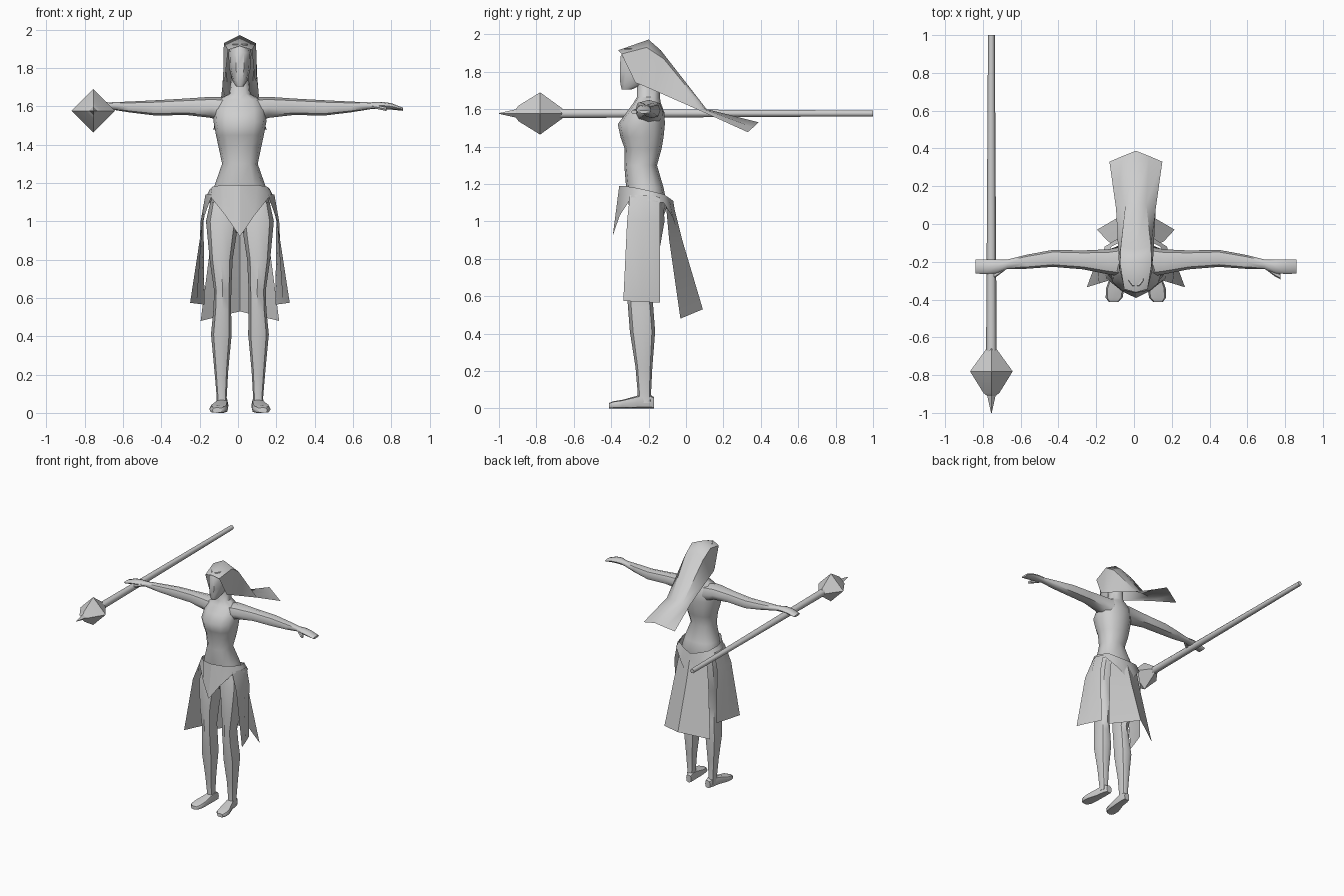
import bpy, bmesh, math
from mathutils import Vector

CX = 0.01  # figure's mirror plane
grey = bpy.data.materials.new("plain grey")
grey.diffuse_color = (0.62, 0.62, 0.62, 1)


def finish(name, bm, angle=50, closed=True):
    if closed:
        bmesh.ops.recalc_face_normals(bm, faces=bm.faces)
    me = bpy.data.meshes.new(name)
    bm.to_mesh(me)
    bm.free()
    ob = bpy.data.objects.new(name, me)
    bpy.context.collection.objects.link(ob)
    me.materials.append(grey)
    bpy.ops.object.select_all(action='DESELECT')
    ob.select_set(True)
    bpy.context.view_layer.objects.active = ob
    bpy.ops.object.shade_smooth_by_angle(angle=math.radians(angle))
    return ob


def loft(name, sections, axis='z', n=10, power=0.85, angle=50, turn=0.0):
    """Skin rounded rings. Section: centre (x, y, z) and two half sizes."""
    bm = bmesh.new()
    rings = []
    for x, y, z, a, b in sections:
        ring = []
        for i in range(n):
            t = 2 * math.pi * i / n + turn
            u = math.copysign(abs(math.cos(t)) ** power, math.cos(t)) * a
            v = math.copysign(abs(math.sin(t)) ** power, math.sin(t)) * b
            off = {'x': (0, u, v), 'y': (u, 0, v), 'z': (u, v, 0)}[axis]
            ring.append(bm.verts.new(Vector((x, y, z)) + Vector(off)))
        rings.append(ring)
    for r, s in zip(rings, rings[1:]):
        for i in range(n):
            j = (i + 1) % n
            bm.faces.new((r[i], r[j], s[j], s[i]))
    bm.faces.new(rings[0])
    bm.faces.new(rings[-1])
    return finish(name, bm, angle)


def upright(name, rows, n=10, power=0.85):
    """Rows: height, x offset, half width, front y, back y."""
    return loft(name, [(CX + x, (f + b) / 2, z, w, (b - f) / 2)
                       for z, x, w, f, b in rows], n=n, power=power)


def sheet(name, rows, angle=40):
    """Open cloth surface through rows of points."""
    bm = bmesh.new()
    grid = [[bm.verts.new(p) for p in row] for row in rows]
    for r, s in zip(grid, grid[1:]):
        for i in range(len(r) - 1):
            bm.faces.new((r[i], r[i + 1], s[i + 1], s[i]))
    return finish(name, bm, angle)


# torso and neck
upright("torso", [
    (0.94, 0, 0.03, -0.24, -0.17), (1.00, 0, 0.14, -0.29, -0.13),
    (1.08, 0, 0.158, -0.305, -0.10), (1.18, 0, 0.135, -0.32, -0.12),
    (1.30, 0, 0.093, -0.33, -0.155), (1.39, 0, 0.112, -0.328, -0.13),
    (1.45, 0, 0.125, -0.35, -0.12), (1.52, 0, 0.138, -0.365, -0.113),
    (1.58, 0, 0.135, -0.32, -0.115), (1.635, 0, 0.115, -0.28, -0.135),
    (1.665, 0, 0.055, -0.262, -0.14), (1.76, 0, 0.045, -0.262, -0.14)], n=12)

# head
upright("head", [
    (1.705, 0, 0.02, -0.345, -0.29), (1.735, 0, 0.04, -0.354, -0.22),
    (1.80, 0, 0.056, -0.358, -0.15), (1.88, 0, 0.06, -0.355, -0.14),
    (1.925, 0, 0.045, -0.33, -0.16)])

# hood with trailing cloth: ridge y, z / side w, y, z / lower edge w, y, z
hood = [
    (-0.362, 1.915, 0.062, -0.345, 1.895, 0.078, -0.27, 1.74),
    (-0.20, 1.972, 0.084, -0.21, 1.93, 0.088, -0.24, 1.73),
    (-0.135, 1.915, 0.080, -0.12, 1.87, 0.092, -0.17, 1.70),
    (0.11, 1.60, 0.055, 0.105, 1.597, 0.105, 0.08, 1.59),
    (0.388, 1.53, 0.07, 0.36, 1.503, 0.14, 0.33, 1.477)]
sheet("hood", [[(CX - lw, ly, lz), (CX - w, sy, sz), (CX, y, z),
                (CX + w, sy, sz), (CX + lw, ly, lz)]
               for y, z, w, sy, sz, lw, ly, lz in hood], 60)

for side, label in ((-1, "right"), (1, "left")):
    # leg
    upright(label + "_leg", [(z, side * x, w, f, b) for z, x, w, f, b in (
        (1.10, 0.09, 0.065, -0.29, -0.12), (1.00, 0.092, 0.085, -0.312, -0.115),
        (0.80, 0.098, 0.060, -0.322, -0.15), (0.64, 0.09, 0.045, -0.318, -0.185),
        (0.54, 0.092, 0.046, -0.31, -0.175), (0.41, 0.097, 0.054, -0.30, -0.165),
        (0.22, 0.097, 0.036, -0.27, -0.18), (0.08, 0.095, 0.026, -0.258, -0.187),
        (0.03, 0.095, 0.03, -0.26, -0.18))], n=8)
    # foot
    loft(label + "_foot", [(CX + side * x, y, h, w, h) for x, y, w, h in (
        (0.085, -0.17, 0.022, 0.030), (0.09, -0.20, 0.030, 0.038),
        (0.095, -0.26, 0.034, 0.034), (0.11, -0.34, 0.048, 0.023),
        (0.115, -0.39, 0.045, 0.019), (0.118, -0.413, 0.025, 0.014))],
        axis='y', n=8, power=0.6)
    # arm and flat hand
    loft(label + "_arm", [(CX + side * x, y, z, a, b) for x, y, z, a, b in (
        (0.07, -0.20, 1.58, 0.08, 0.07), (0.15, -0.20, 1.595, 0.066, 0.055),
        (0.28, -0.19, 1.598, 0.05, 0.043), (0.44, -0.182, 1.592, 0.045, 0.04),
        (0.58, -0.20, 1.597, 0.037, 0.028), (0.68, -0.213, 1.603, 0.025, 0.018),
        (0.74, -0.224, 1.605, 0.037, 0.019), (0.79, -0.226, 1.60, 0.038, 0.017),
        (0.85, -0.226, 1.585, 0.037, 0.008))], axis='x', n=8)
    # thumb
    loft(label + "_thumb", [(CX + side * x, y, z, 0.015, 0.011) for x, y, z in (
        (0.69, -0.228, 1.600), (0.735, -0.262, 1.592), (0.765, -0.278, 1.585))],
        axis='x', n=6)
    # side cloth, front edge flaring outward
    sheet(label + "_side_cloth", [
        [(CX + side * x, y, z) for x, y, z in row] for row in (
            ((0.145, -0.30, 1.14), (0.18, -0.22, 1.14), (0.165, -0.14, 1.13)),
            ((0.195, -0.315, 1.0), (0.205, -0.23, 1.0), (0.19, -0.14, 1.0)),
            ((0.26, -0.335, 0.575), (0.225, -0.24, 0.57), (0.185, -0.14, 0.565)))])

# back cloth
sheet("back_cloth", [
    [(CX + s * w, y if s else yc, z if s else zc) for s in (-1, 0, 1)]
    for w, y, z, yc, zc in ((0.115, -0.11, 1.12, -0.07, 1.10),
                            (0.15, -0.09, 0.90, -0.02, 0.90),
                            (0.205, -0.03, 0.48, 0.09, 0.53))])

# belt with pointed front and back flaps: x, y, top z, flare x, flare y, low z
belt = [(0, -0.357, 1.19, 0, -0.392, 0.92), (0.09, -0.335, 1.19, 0.075, -0.355, 1.03),
        (0.145, -0.27, 1.18, 0.155, -0.29, 1.13), (0.158, -0.20, 1.165, 0.185, -0.20, 1.11),
        (0.13, -0.12, 1.145, 0.165, -0.12, 1.10), (0.07, -0.09, 1.125, 0.085, -0.07, 1.02),
        (0, -0.068, 1.11, 0, -0.04, 0.925)]
loop = [(1, b) for b in belt] + [(-1, b) for b in belt[-1::-1][1:]]
ob = sheet("belt", [[(CX + s * b[0], b[1], b[2]) for s, b in loop],
                    [(CX + s * b[3], b[4], b[5]) for s, b in loop]], 50)

# mace: shaft, diamond head and spike
MX, MZ = -0.755, 1.577
loft("mace_shaft", [(MX, 1.0, MZ, 0.018, 0.018), (MX, -0.68, MZ, 0.028, 0.028)],
     axis='y', n=6, power=1, angle=70)
loft("mace_head", [(MX, y, MZ, r, r) for y, r in (
    (-0.66, 0.026), (-0.78, 0.113), (-0.895, 0.042), (-0.91, 0.022))],
     axis='y', n=4, power=1, angle=40)
loft("mace_spike", [(MX, -0.90, MZ, 0.024, 0.024), (MX, -1.0, MZ, 0.002, 0.002)],
     axis='y', n=4, power=1, angle=40)
